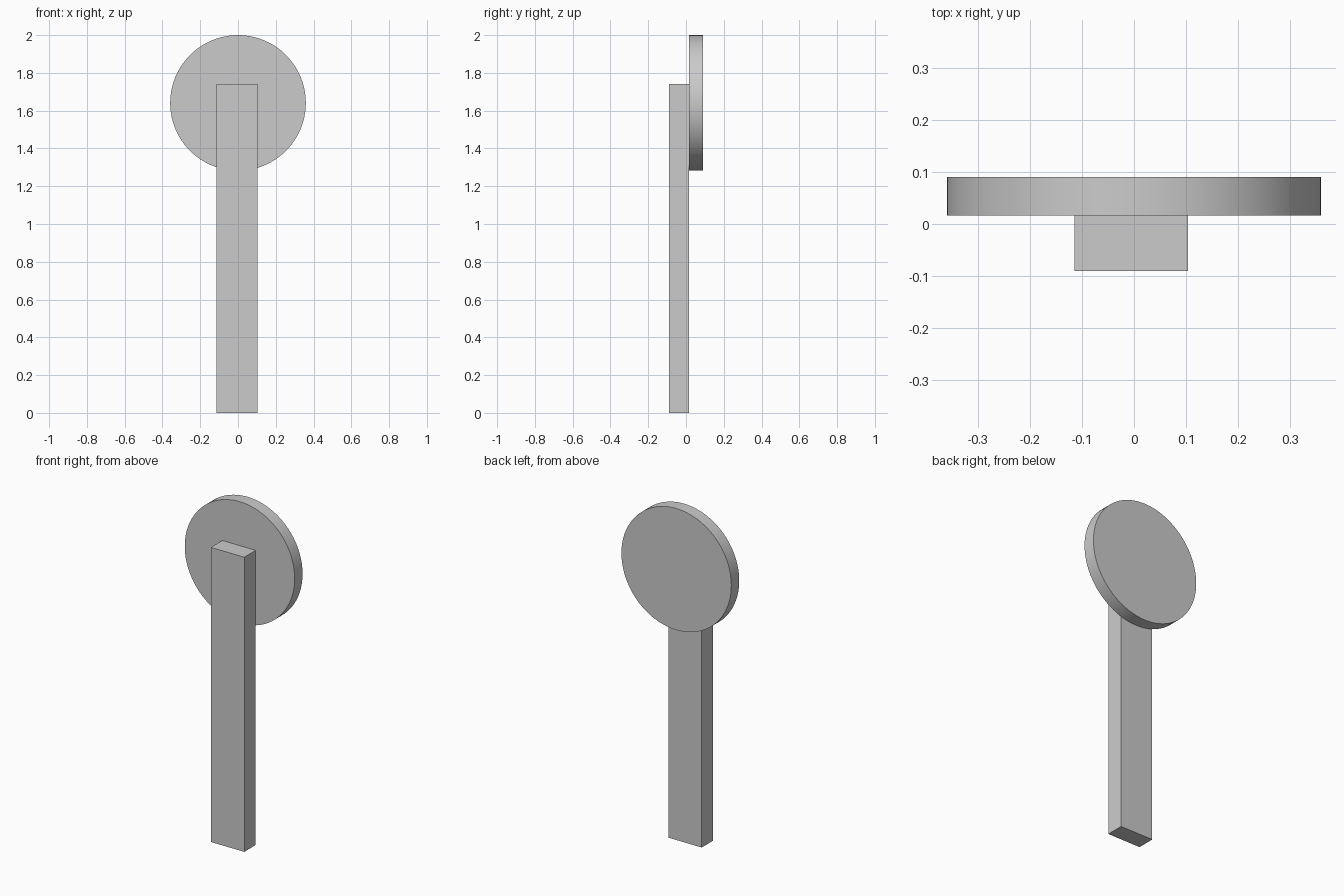
import bpy
import math

if "Cube" in bpy.data.objects:
    bpy.data.objects.remove(bpy.data.objects["Cube"])


def box(name, x, y, z):
    """Box spanning the given (min, max) ranges."""
    centre = [(a + b) / 2 for a, b in (x, y, z)]
    bpy.ops.mesh.primitive_cube_add(size=1, location=centre)
    ob = bpy.context.object
    ob.name = name
    ob.scale = [b - a for a, b in (x, y, z)]
    bpy.ops.object.transform_apply(location=False, rotation=False, scale=True)
    return ob


# Upright post in front
box("post", (-0.114, 0.104), (-0.09, 0.016), (0.0, 1.74))

# Round disc fixed to the back of the post
RADIUS = 0.359
bpy.ops.mesh.primitive_cylinder_add(
    vertices=96, radius=RADIUS, depth=0.074,
    location=(0, 0.053, 2.0 - RADIUS), rotation=(math.pi / 2, 0, 0))
disc = bpy.context.object
disc.name = "disc"
bpy.ops.object.shade_smooth_by_angle(angle=math.radians(30))
